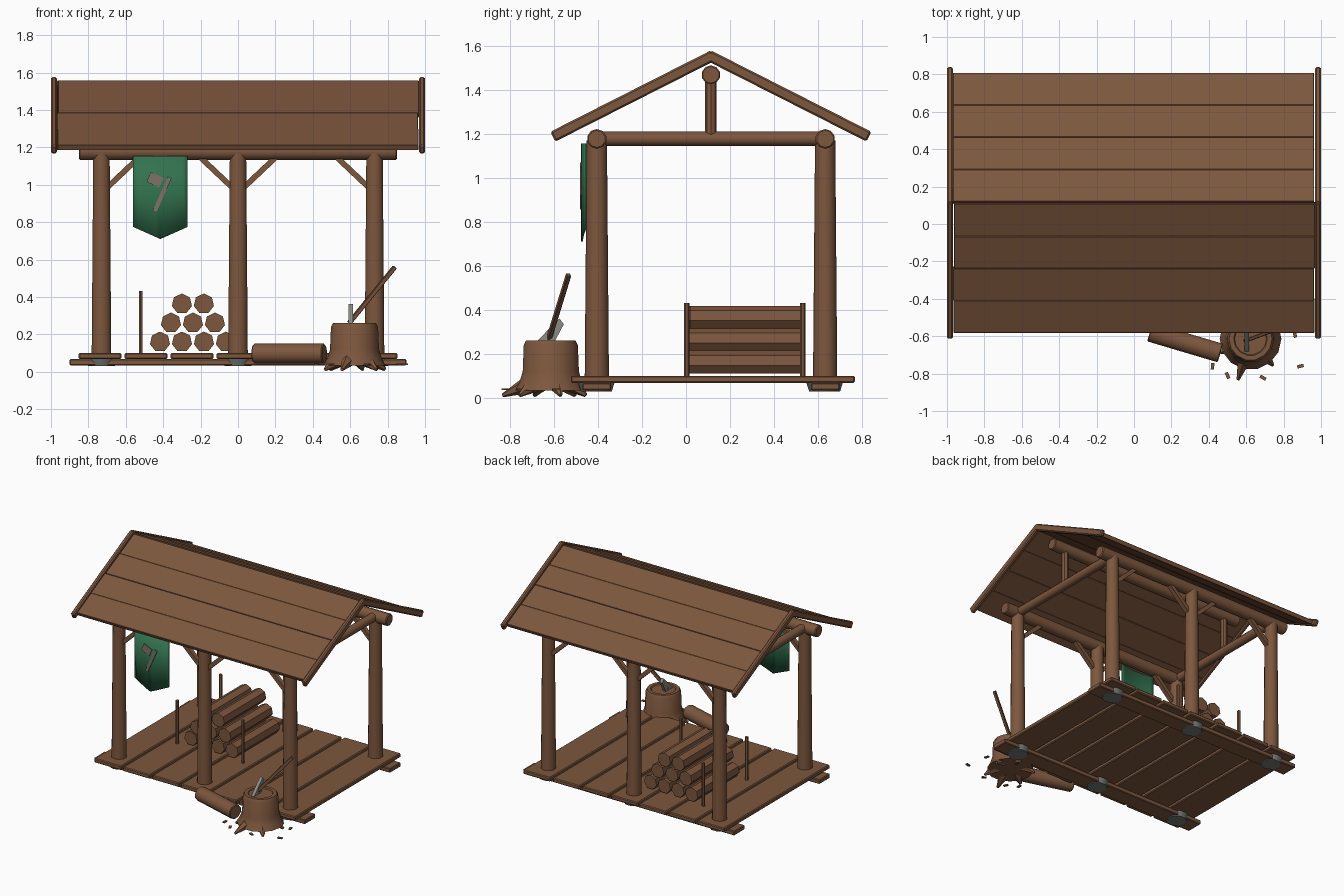
import bpy, bmesh, math, random
from mathutils import Vector, Matrix

if "Cube" in bpy.data.objects:
    bpy.data.objects.remove(bpy.data.objects["Cube"])

random.seed(4)


def material(name, rgb):
    m = bpy.data.materials.new(name)
    m.diffuse_color = (*rgb, 1)
    m.use_nodes = True
    m.node_tree.nodes["Principled BSDF"].inputs["Base Color"].default_value = m.diffuse_color
    return m


WOOD = material("brown wood", (0.205, 0.095, 0.048))
GREEN = material("green cloth", (0.032, 0.17, 0.078))
STEEL = material("grey steel", (0.27, 0.26, 0.23))
STONE = material("dark stone", (0.17, 0.19, 0.18))
EMBLEM = material("faded emblem", (0.21, 0.17, 0.14))


def finish(name, bm, mat, smooth=None, matrix=None):
    bmesh.ops.recalc_face_normals(bm, faces=bm.faces)
    me = bpy.data.meshes.new(name)
    bm.to_mesh(me)
    bm.free()
    me.materials.append(mat)
    if smooth:
        for p in me.polygons:
            p.use_smooth = True
        me.set_sharp_from_angle(angle=math.radians(smooth))
    ob = bpy.data.objects.new(name, me)
    if matrix:
        ob.matrix_world = matrix
    bpy.context.collection.objects.link(ob)
    return ob


def log(name, a, b, r1, r2=None, sides=10, mat=WOOD, bevel=0.0):
    """Round timber from a to b with optional taper and chamfered ends."""
    a, b = Vector(a), Vector(b)
    d = b - a
    bm = bmesh.new()
    bmesh.ops.create_cone(bm, cap_ends=True, segments=sides, radius1=r1,
                          radius2=r1 if r2 is None else r2, depth=d.length)
    if bevel:
        rim = [e for e in bm.edges if abs(e.verts[0].co.z - e.verts[1].co.z) < 1e-5]
        bmesh.ops.bevel(bm, geom=rim, offset=bevel, segments=1, affect='EDGES')
    mtx = Matrix.Translation((a + b) / 2) @ d.to_track_quat('Z', 'Y').to_matrix().to_4x4()
    return finish(name, bm, mat, 40, mtx)


def box(name, centre, size, mat=WOOD, rot=None, bevel=0.0):
    bm = bmesh.new()
    bmesh.ops.create_cube(bm, size=1, matrix=Matrix.Diagonal((*size, 1)))
    if bevel:
        bmesh.ops.bevel(bm, geom=bm.edges[:], offset=bevel, segments=1, affect='EDGES')
    mtx = Matrix.Translation(centre)
    if rot:
        mtx = mtx @ Matrix.Rotation(rot[0], 4, rot[1])
    return finish(name, bm, mat, None, mtx)


def bar(name, a, b, w, h, mat=WOOD, bevel=0.0):
    """Squared timber from a to b."""
    a, b = Vector(a), Vector(b)
    ob = box(name, (0, 0, 0), ((b - a).length, w, h), mat, None, bevel)
    ob.matrix_world = (Matrix.Translation((a + b) / 2)
                       @ (b - a).to_track_quat('X', 'Z').to_matrix().to_4x4())
    return ob


POST_X = (-0.73, 0.0, 0.73)
FRONT, BACK, RIDGE = -0.405, 0.632, 0.113

# floor planks, runners and foundation stones
for i in range(7):
    j = random.uniform(-0.008, 0.008)
    box("floor_plank", (-0.738 + i * 0.246, 0.115 + j, 0.085), (0.228, 1.29, 0.032), bevel=0.006)
for y in (FRONT, BACK):
    box("floor_runner", (0, y, 0.052), (1.8, 0.13, 0.034), bevel=0.005)
    for x in POST_X:
        log("foundation_stone", (x, y, 0.03), (x, y, 0.068), 0.072, 0.085, 9, STONE)

# posts, wall plates and corner braces
for y in (FRONT, BACK):
    for x in POST_X:
        log("post", (x, y, 0.095), (x, y, 1.17), 0.055, 0.046)
    log("wall_plate", (-0.85, y, 1.177), (0.85, y, 1.177), 0.045, bevel=0.006)
    for x, s in ((-0.73, 1), (0, -1), (0, 1), (0.73, -1)):
        bar("brace", (x + s * 0.03, y, 0.985), (x + s * 0.205, y, 1.15), 0.034, 0.03)

# end trusses and ridge log
for x in (-0.73, 0.73):
    log("tie_beam", (x, FRONT, 1.178), (x, BACK, 1.178), 0.033)
    log("king_post", (x, RIDGE, 1.19), (x, RIDGE, 1.45), 0.026, sides=8)
log("ridge_log", (-0.85, RIDGE, 1.468), (0.85, RIDGE, 1.468), 0.043, bevel=0.005)

# roof boards and barge boards
ANG = math.radians(26.8)
ROW = 0.193
for s in (-1, 1):
    for i in range(4):
        d = (i + 0.5) * ROW
        centre = (random.uniform(-0.004, 0.004), RIDGE + s * d * math.cos(ANG),
                  1.545 - d * math.sin(ANG) + (i % 2) * 0.0015)
        box("roof_board", centre, (1.93, ROW - 0.001, 0.03), rot=(-s * ANG, 'X'), bevel=0.002)
    for x in (-0.984, 0.984):
        bar("barge_board", (x, RIDGE - s * 0.012, 1.557), (x, RIDGE + s * 0.718, 1.187),
            0.032, 0.05, bevel=0.008)

# stacked firewood with stakes
for row, n in enumerate((4, 3, 2)):
    for i in range(n):
        x = -0.417 + row * 0.0585 + i * 0.1175
        z = 0.16 + row * 0.102
        j = random.uniform(-0.008, 0.008)
        log("firewood", (x, 0.012 + j, z), (x, 0.522 + j, z), 0.055, sides=7)
for x in (-0.52, 0.04):
    for y in (0.004, 0.53):
        log("wood_stake", (x, y, 0.09), (x, y, 0.432), 0.012, sides=6)

# hanging banner with pointed hem
bm = bmesh.new()
N = 12
cols = []
for i in range(N + 1):
    u = i / N
    x = -0.56 + 0.29 * u
    y = -0.454 - 0.018 * math.sin(math.pi * u)
    hem = 0.71 + 0.065 * abs(2 * u - 1)
    cols.append([bm.verts.new((x, y, z)) for z in (1.155, 0.95, hem)])
for c, d in zip(cols, cols[1:]):
    for k in range(2):
        bm.faces.new((c[k], c[k + 1], d[k + 1], d[k]))
banner = finish("banner", bm, GREEN, 40)
mod = banner.modifiers.new("thickness", 'SOLIDIFY')
mod.thickness = 0.008
mod.offset = 0

# banner emblem: small hatchet
bar("emblem_handle", (-0.445, -0.478, 0.86), (-0.365, -0.478, 1.04), 0.009, 0.022, EMBLEM)
box("emblem_head", (-0.443, -0.478, 1.027), (0.075, 0.009, 0.058), EMBLEM, (0.42, 'Y'))

# chopping stump, turned from a profile
SX, SY = 0.623, -0.614
bm = bmesh.new()
SIDES = 14
profile = ((0.165, 0.035), (0.145, 0.075), (0.131, 0.12), (0.126, 0.24), (0.115, 0.262),
           (0.09, 0.262), (0.085, 0.254))
rings = []
for r, z in profile:
    rings.append([bm.verts.new((SX + r * math.cos(2 * math.pi * k / SIDES),
                                SY + r * math.sin(2 * math.pi * k / SIDES), z))
                  for k in range(SIDES)])
for a, b in zip(rings, rings[1:]):
    for k in range(SIDES):
        m = (k + 1) % SIDES
        bm.faces.new((a[k], a[m], b[m], b[k]))
bm.faces.new(rings[0])
bm.faces.new(rings[-1])
finish("stump", bm, WOOD, 35)
for deg, reach in ((253, 0.228), (205, 0.175), (310, 0.185), (15, 0.17), (75, 0.165), (140, 0.17)):
    c, s = math.cos(math.radians(deg)), math.sin(math.radians(deg))
    log("stump_root", (SX + c * 0.1, SY + s * 0.1, 0.065),
        (SX + c * reach, SY + s * reach, 0.012), 0.042, 0.009, 6)

# axe stuck in the stump
bm = bmesh.new()
blade = ((-0.685, 0.25), (-0.6, 0.25), (-0.555, 0.335), (-0.575, 0.362))
f = bm.faces.new([bm.verts.new((0.59, y, z)) for y, z in blade])
ext = bmesh.ops.extrude_face_region(bm, geom=[f])
bmesh.ops.translate(bm, vec=(0.024, 0, 0),
                    verts=[v for v in ext["geom"] if isinstance(v, bmesh.types.BMVert)])
finish("axe_head", bm, STEEL)
bar("axe_handle", (0.595, -0.625, 0.262), (0.838, -0.533, 0.56), 0.02, 0.024, bevel=0.003)

# loose log and wood chips
log("loose_log", (0.085, -0.578, 0.098), (0.462, -0.69, 0.098), 0.054, bevel=0.005)
for x, y in ((0.69, -0.822), (0.89, -0.76), (0.86, -0.59), (0.5, -0.81), (0.42, -0.76)):
    box("wood_chip", (x, y, 0.04), (0.035, 0.018, 0.008), rot=(random.uniform(0, 3), 'Z'))
